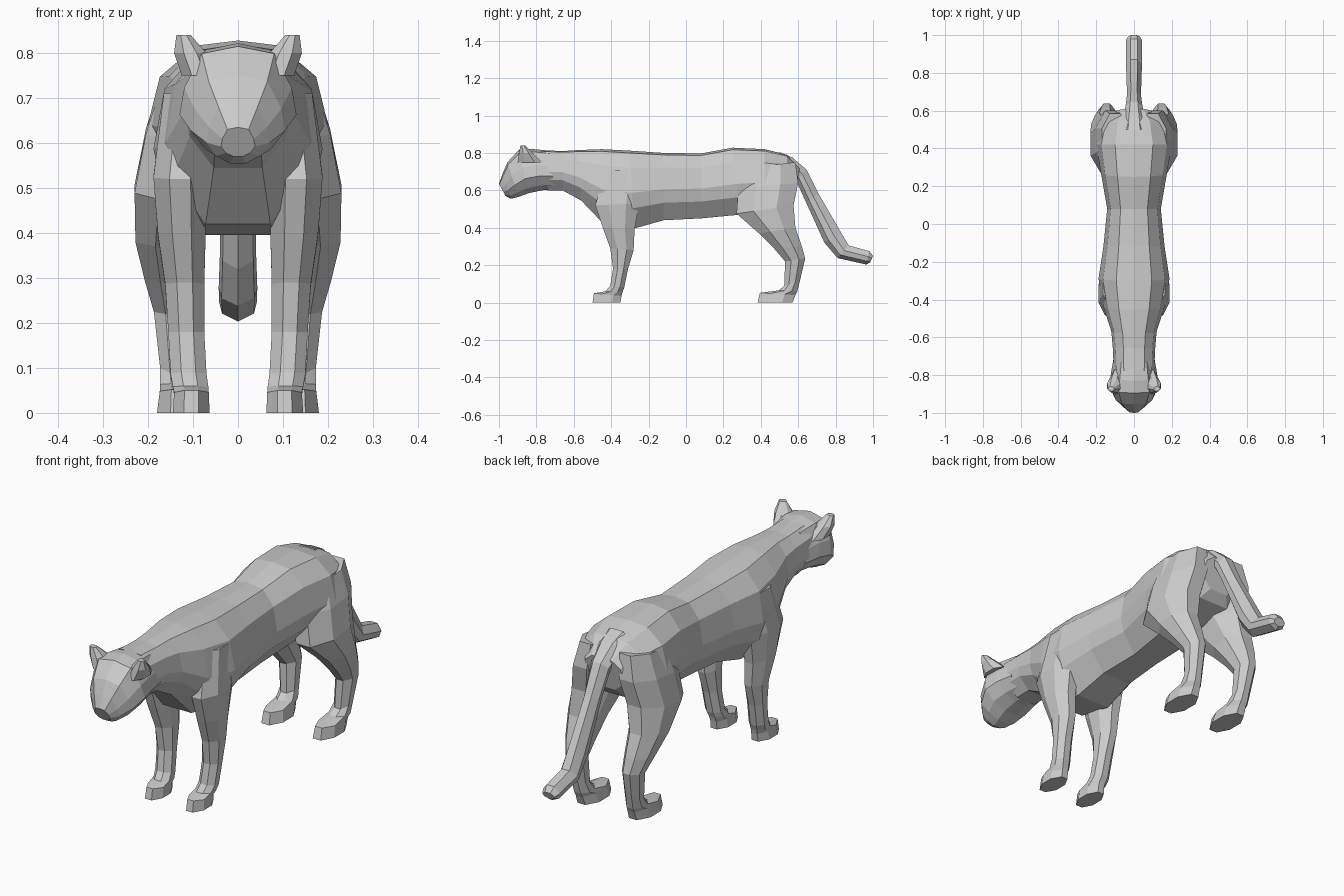
import bpy, bmesh

# Cross-sections: (across 0..1, along 0..1 from first edge point to second)
OCT = [(.3, 0), (.7, 0), (1, .3), (1, .7), (.7, 1), (.3, 1), (0, .7), (0, .3)]


def symmetric(half):
    """Full outline from half-width points running top to bottom."""
    right = [(.5 + u / 2, t) for u, t in half]
    left = [(.5 - u / 2, t) for u, t in reversed(half) if u > 0]
    return right + left


BODY = symmetric([(0, 0), (.5, .03), (.87, .22), (1, .54), (.9, .74), (.45, 1)])
HEAD = symmetric([(0, 0), (.62, .07), (.92, .4), (1, .66), (.7, .88), (.25, 1)])
TAIL = symmetric([(.45, 0), (1, .4), (.85, .75), (0, 1)])


def loft(name, rings, section, mirror=False):
    """Skin rings given as (y, z, y, z, x_min, x_max) with flat faces."""
    bm = bmesh.new()
    loops = []
    for ya, za, yb, zb, x0, x1 in rings:
        loops.append([bm.verts.new((x0 + (x1 - x0) * u, ya + (yb - ya) * t, za + (zb - za) * t))
                      for u, t in section])
    n = len(section)
    for a, b in zip(loops, loops[1:]):
        for i in range(n):
            j = (i + 1) % n
            bm.faces.new((a[i], a[j], b[j], b[i]))
    bm.faces.new(loops[0])
    bm.faces.new(loops[-1])
    bmesh.ops.recalc_face_normals(bm, faces=bm.faces)
    mesh = bpy.data.meshes.new(name)
    bm.to_mesh(mesh)
    bm.free()
    ob = bpy.data.objects.new(name, mesh)
    bpy.context.collection.objects.link(ob)
    if mirror:
        mod = ob.modifiers.new("mirror", 'MIRROR')
        mod.use_mirror_merge = False
    return ob


def centred(rows):
    return [(*r[:4], -r[4], r[4]) for r in rows]


# Torso and neck: top edge, bottom edge, half width
loft("body", centred([
    (-.78, .815, -.74, .60, .108),
    (-.66, .810, -.66, .60, .112),
    (-.58, .815, -.56, .545, .12),
    (-.45, .820, -.44, .42, .16),
    (-.30, .812, -.28, .395, .188),
    (-.12, .800, -.12, .44, .162),
    (.08, .797, .08, .45, .142),
    (.25, .828, .29, .47, .175),
    (.42, .820, .42, .49, .20),
    (.54, .790, .54, .53, .17),
    (.61, .720, .575, .57, .10)]), BODY)

# Head, tapering to the muzzle
loft("head", centred([
    (-.73, .812, -.70, .605, .108),
    (-.83, .822, -.77, .60, .122),
    (-.895, .815, -.84, .585, .13),
    (-.955, .75, -.895, .565, .105),
    (-.98, .69, -.935, .555, .07),
    (-1.0, .635, -.965, .57, .038)]), HEAD)

# Ears
loft("ears", [
    (-.90, .75, -.77, .75, .05, .125),
    (-.893, .80, -.82, .80, .07, .142),
    (-.885, .84, -.86, .84, .105, .137)], OCT, True)

# Front legs: front edge, back edge, inner and outer x
loft("front_legs", [
    (-.43, .71, -.24, .71, .06, .165),
    (-.485, .52, -.25, .53, .07, .188),
    (-.445, .40, -.275, .39, .072, .178),
    (-.405, .29, -.28, .28, .075, .162),
    (-.39, .18, -.31, .18, .075, .155),
    (-.405, .09, -.33, .08, .07, .15),
    (-.43, .06, -.34, .055, .066, .145),
    (-.492, .05, -.345, .035, .065, .142),
    (-.50, 0, -.35, 0, .063, .145)], OCT, True)

# Hind legs with thigh, hock and paw
loft("hind_legs", [
    (.32, .72, .585, .75, .03, .17),
    (.28, .61, .60, .64, .03, .205),
    (.27, .475, .575, .52, .05, .23),
    (.39, .37, .585, .40, .08, .228),
    (.47, .29, .62, .30, .092, .207),
    (.53, .22, .637, .235, .10, .187),
    (.525, .09, .61, .12, .10, .173),
    (.495, .065, .595, .06, .092, .173),
    (.395, .052, .585, .04, .088, .174),
    (.383, 0, .57, 0, .08, .18)], OCT, True)

# Tail, hanging down and curling back at the tip
loft("tail", centred([
    (.50, .805, .50, .72, .07),
    (.57, .775, .545, .70, .06),
    (.645, .71, .59, .65, .045),
    (.71, .58, .64, .54, .037),
    (.82, .39, .74, .32, .04),
    (.87, .305, .81, .238, .043),
    (.98, .275, .965, .203, .042),
    (1.0, .25, .985, .215, .03)]), TAIL)
